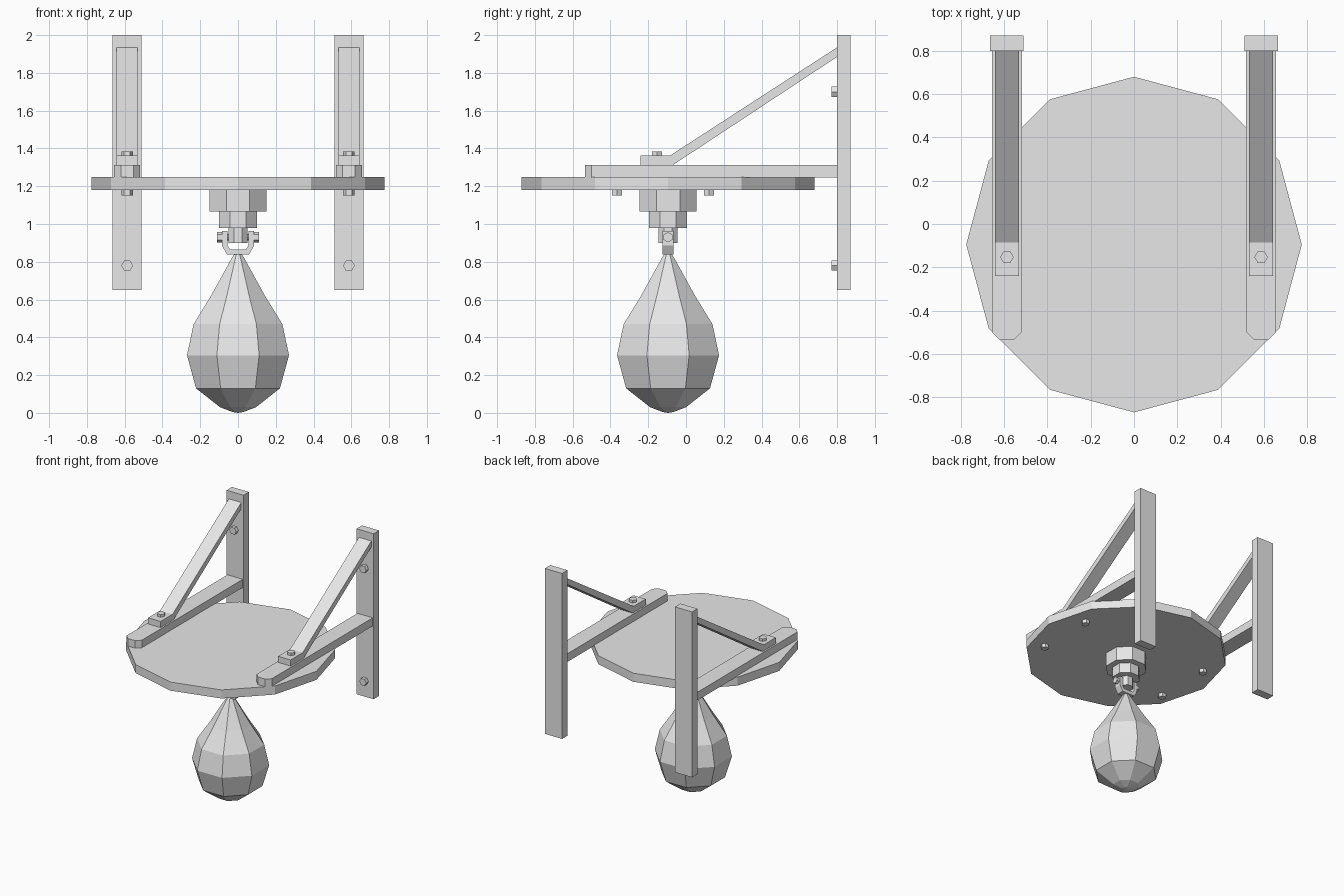
import bpy, bmesh, math
from mathutils import Vector

old = bpy.data.objects.get("Cube")
if old:
    bpy.data.objects.remove(old, do_unlink=True)

grey = bpy.data.materials.new("plain grey")
grey.use_nodes = True
grey.diffuse_color = (0.8, 0.8, 0.8, 1)
for node in grey.node_tree.nodes:
    if node.type == 'BSDF_PRINCIPLED':
        node.inputs["Base Color"].default_value = (0.8, 0.8, 0.8, 1)

CY = -0.095   # depth of the board and bag axis
ARM_X = 0.587  # sideways offset of each bracket


def finish(name, bm):
    bmesh.ops.recalc_face_normals(bm, faces=bm.faces[:])
    mesh = bpy.data.meshes.new(name)
    bm.to_mesh(mesh)
    bm.free()
    mesh.materials.append(grey)
    obj = bpy.data.objects.new(name, mesh)
    bpy.context.collection.objects.link(obj)
    return obj


def prism(name, profile, axis, lo, hi):
    """Extrude a 2D profile (remaining axes in order) along an axis."""
    bm = bmesh.new()

    def point(p, d):
        co = list(p)
        co.insert("xyz".index(axis), d)
        return Vector(co)
    a = [bm.verts.new(point(p, lo)) for p in profile]
    b = [bm.verts.new(point(p, hi)) for p in profile]
    bm.faces.new(a)
    bm.faces.new(b)
    n = len(profile)
    for i in range(n):
        j = (i + 1) % n
        bm.faces.new((a[i], a[j], b[j], b[i]))
    return finish(name, bm)


def ring(cx, cy, radius, sides, turn=0.0):
    angles = [math.tau * (i + turn) / sides for i in range(sides)]
    return [(cx + radius * math.cos(t), cy + radius * math.sin(t)) for t in angles]


def rect(x0, x1, y0, y1):
    return [(x0, y0), (x1, y0), (x1, y1), (x0, y1)]


# Round board
prism("board", ring(0, CY, 0.775, 12), 'z', 1.18, 1.25)

# Stepped octagonal hub, sized by distance to the flats
FLAT = 1 / math.cos(math.pi / 8)
for name, r, lo, hi in (("hub_upper", 0.15, 1.065, 1.18),
                        ("hub_middle", 0.1, 0.98, 1.065),
                        ("hub_lower", 0.05, 0.9, 0.98)):
    prism(name, ring(0, CY, r * FLAT, 8, 0.5), 'z', lo, hi)

# U shackle and its pin
outer = [(-0.085, 0.963), (-0.085, 0.885), (-0.058, 0.838)]
inner = [(-0.055, 0.963), (-0.055, 0.885), (-0.042, 0.866)]


def mirrored(path):
    return path + [(-x, z) for x, z in reversed(path)]


prism("shackle", mirrored(outer) + mirrored(inner)[::-1], 'y', CY - 0.03, CY + 0.03)
prism("shackle_pin", ring(CY, 0.93, 0.018, 8), 'x', -0.09, 0.09)
for side, s in (("left", 1), ("right", -1)):
    prism(f"pin_head_{side}", ring(CY, 0.93, 0.027, 6, 0.5), 'x',
          *sorted((s * 0.083, s * 0.111)))

# Pear-shaped bag: octagonal rings up the axis
bm = bmesh.new()
rows = []
for r, z in ((0.03, 0.005), (0.095, 0.03), (0.222, 0.13), (0.27, 0.305),
             (0.235, 0.47), (0.143, 0.62), (0.03, 0.825), (0.02, 0.84)):
    rows.append([bm.verts.new((x, y, z)) for x, y in ring(0, CY, r * FLAT, 8, 0.5)])
for low, high in zip(rows, rows[1:]):
    for i in range(8):
        j = (i + 1) % 8
        bm.faces.new((low[i], low[j], high[j], high[i]))
tip = bm.verts.new((0, CY, 0))
for i in range(8):
    bm.faces.new((tip, rows[0][(i + 1) % 8], rows[0][i]))
bm.faces.new(rows[-1])
finish("bag", bm)

# Wall brackets on both sides
for side, s in (("left", 1), ("right", -1)):
    x = s * ARM_X
    prism(f"wall_post_{side}", rect(x - 0.077, x + 0.077, 0.8, 0.87), 'z', 0.65, 2.0)

    # Flat arm with clipped front corners
    w, c = 0.069, 0.036
    arm = [(x - w, 0.8), (x - w, -0.535 + c), (x - w + c, -0.535),
           (x + w - c, -0.535), (x + w, -0.535 + c), (x + w, 0.8)]
    prism(f"arm_{side}", arm, 'z', 1.245, 1.312)

    # Bent brace: flat foot and sloping strut
    brace = [(-0.24, 1.312), (-0.07, 1.312), (0.8, 1.885),
             (0.8, 1.935), (-0.085, 1.362), (-0.24, 1.362)]
    prism(f"brace_{side}", brace, 'x', x - 0.056, x + 0.056)

    # Hex bolts
    prism(f"brace_bolt_{side}", ring(x, -0.153, 0.031, 6), 'z', 1.362, 1.383)
    for where, z in (("upper", 1.7), ("lower", 0.78)):
        prism(f"post_bolt_{where}_{side}", ring(x, z, 0.031, 6), 'y', 0.77, 0.8)
    for where, y in (("front", -0.365), ("back", 0.122)):
        prism(f"board_bolt_{where}_{side}", ring(x, y, 0.031, 6), 'z', 1.15, 1.18)
